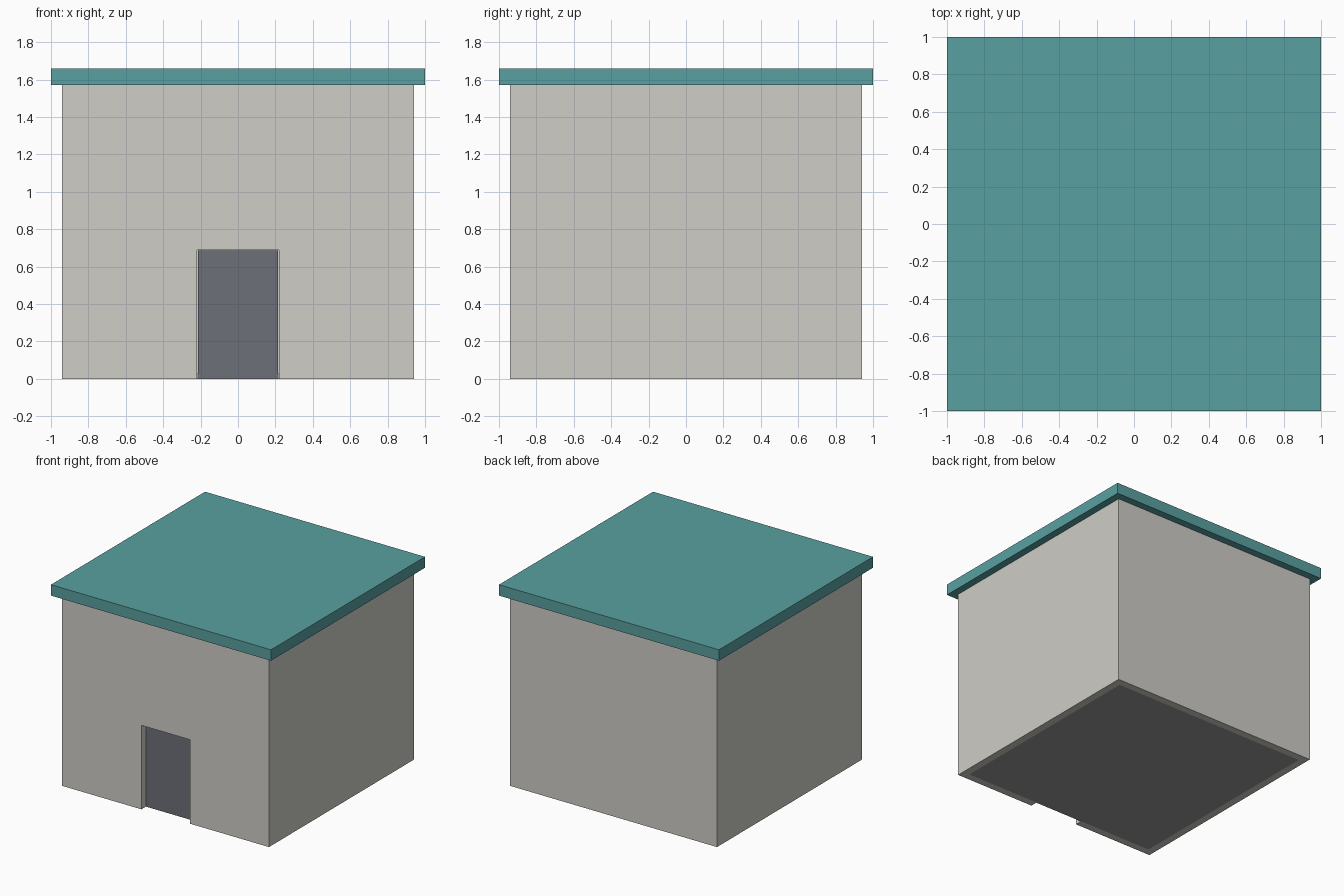
import bpy

if "Cube" in bpy.data.objects:
    bpy.data.objects.remove(bpy.data.objects["Cube"])


def material(name, rgb):
    m = bpy.data.materials.new(name)
    m.diffuse_color = (*rgb, 1)
    m.use_nodes = True
    m.node_tree.nodes["Principled BSDF"].inputs["Base Color"].default_value = m.diffuse_color
    return m


def box(name, lo, hi, mat=None):
    center = [(a + b) / 2 for a, b in zip(lo, hi)]
    bpy.ops.mesh.primitive_cube_add(size=1, location=center)
    ob = bpy.context.object
    ob.name = name
    ob.scale = [b - a for a, b in zip(lo, hi)]
    bpy.ops.object.transform_apply(location=False, rotation=False, scale=True)
    if mat:
        ob.data.materials.append(mat)
    return ob


def cut(ob, cutter):
    mod = ob.modifiers.new("cut", 'BOOLEAN')
    mod.operation = 'DIFFERENCE'
    mod.solver = 'EXACT'
    mod.object = cutter
    bpy.context.view_layer.objects.active = ob
    bpy.ops.object.modifier_apply(modifier=mod.name)
    bpy.data.objects.remove(cutter, do_unlink=True)


OUT, IN, TOP = 0.94, 0.88, 1.57
plaster = material("plaster", (0.62, 0.61, 0.57))
teal = material("teal", (0.10, 0.35, 0.35))
slate = material("slate", (0.15, 0.16, 0.19))
concrete = material("concrete", (0.31, 0.31, 0.32))

# Hollow walls with a doorway in the front
walls = box("walls", (-OUT, -OUT, 0), (OUT, OUT, TOP), plaster)
cut(walls, box("room_cutter", (-IN, -IN, -0.1), (IN, IN, TOP + 0.1)))
cut(walls, box("doorway_cutter", (-0.22, -1.1, -0.1), (0.22, -0.5, 0.69)))

# Floor slab inside the walls
box("floor", (-IN, -IN, 0), (IN, IN, 0.03), concrete)

# Recessed door panel
box("door", (-0.215, -0.885, 0.002), (0.215, -0.855, 0.687), slate)

# Overhanging flat roof
box("roof", (-1, -1, TOP), (1, 1, 1.66), teal)
